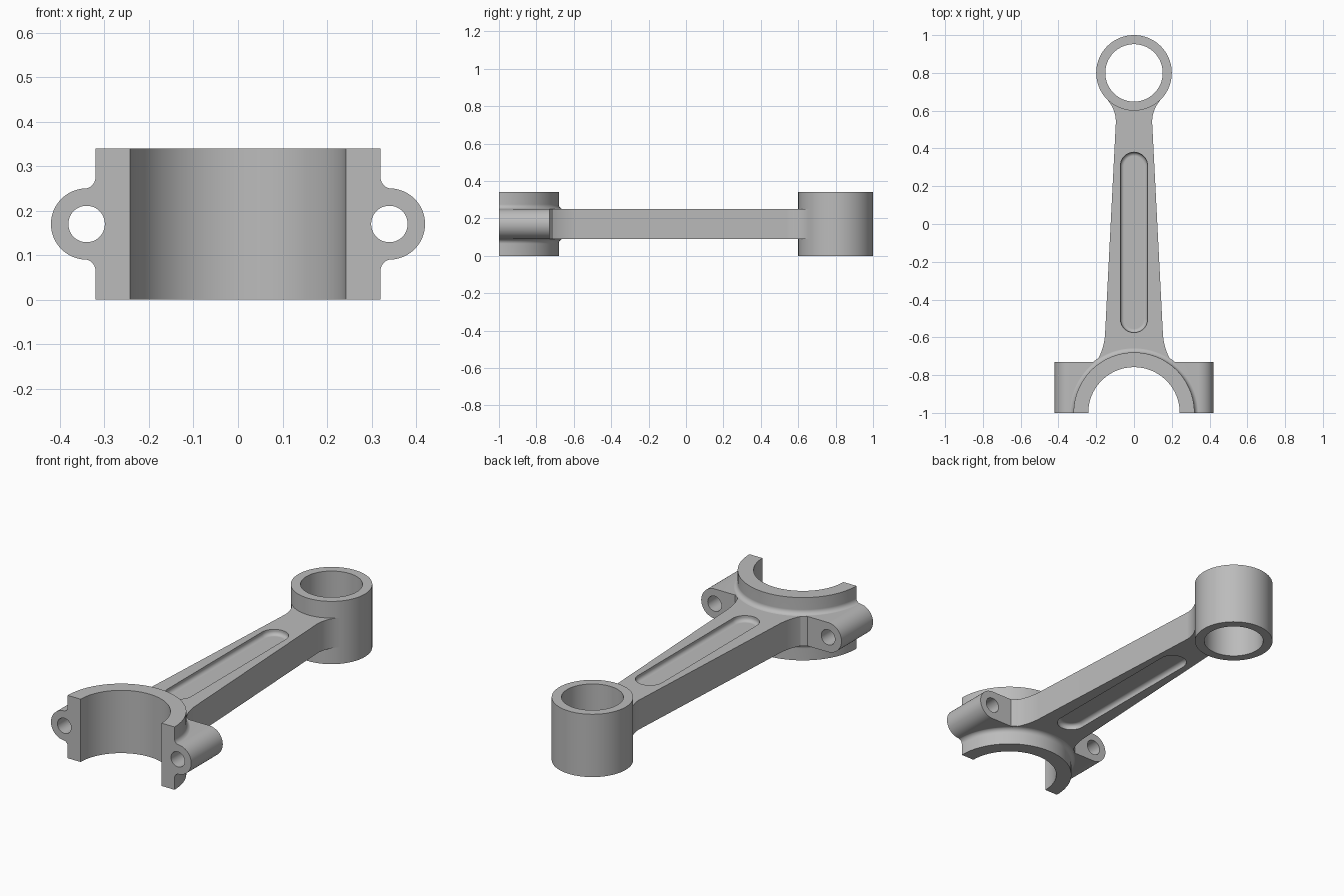
import bpy, bmesh
from math import sin, cos, pi, hypot
from mathutils import Matrix, Vector

cube = bpy.data.objects.get("Cube")
if cube:
    bpy.data.objects.remove(cube, do_unlink=True)

HEIGHT, MID, HALF_WEB = 0.34, 0.17, 0.08
BIG_Y, SMALL_Y = -1.0, 0.8
BIG_R, SMALL_R = 0.32, 0.2
ALONG_Y = Matrix.Rotation(pi / 2, 4, 'X')      # local z becomes -y

steel = bpy.data.materials.new("steel_grey")
steel.use_nodes = True
steel.diffuse_color = (0.5, 0.5, 0.5, 1)
steel.node_tree.nodes["Principled BSDF"].inputs["Base Color"].default_value = (0.5, 0.5, 0.5, 1)


def loft(name, rings, matrix=Matrix()):
    """Solid skinned through equal-length rings of points, capped at both ends."""
    bm = bmesh.new()
    loops = [[bm.verts.new(p) for p in ring] for ring in rings]
    n = len(loops[0])
    for a, b in zip(loops, loops[1:]):
        for i in range(n):
            j = (i + 1) % n
            bm.faces.new((a[i], a[j], b[j], b[i]))
    bm.faces.new(loops[0])
    bm.faces.new(loops[-1])
    bmesh.ops.recalc_face_normals(bm, faces=bm.faces)
    mesh = bpy.data.meshes.new(name)
    bm.to_mesh(mesh)
    bm.free()
    mesh.transform(matrix)
    mesh.materials.append(steel)
    obj = bpy.data.objects.new(name, mesh)
    bpy.context.collection.objects.link(obj)
    return obj


def turned(name, profile, matrix, stretch=0.0, n=96):
    """Round solid from (radius, z) pairs; stretch makes it a slot along local x."""
    rings = []
    for r, z in profile:
        ring = []
        for side in (1, -1):
            count = n // 2 + (1 if stretch else 0)
            for i in range(count):
                a = pi * i / (n // 2) - pi / 2
                ring.append((side * (r * cos(a) + stretch), side * r * sin(a), z))
        rings.append(ring)
    return loft(name, rings, matrix)


def combine(target, tool, operation):
    mod = target.modifiers.new(operation.lower(), 'BOOLEAN')
    mod.operation, mod.solver, mod.object = operation, 'EXACT', tool
    bpy.context.view_layer.objects.active = target
    bpy.ops.object.modifier_apply(modifier=mod.name)
    bpy.data.objects.remove(tool, do_unlink=True)


def at(x, y, z):
    return Matrix.Translation((x, y, z))


# Big end: round boss with a fillet running down to the web on both faces
FILLET, STEPS = 0.026, 7
lower = [(BIG_R, -MID)]
for i in range(STEPS + 1):
    a = pi / 2 * i / STEPS
    lower.append((BIG_R + FILLET * (1 - cos(a)),
                  -HALF_WEB - FILLET + FILLET * sin(a) + 0.0008))
big_profile = lower + [(r, -z) for r, z in reversed(lower)]
rod = turned("connecting_rod", big_profile, at(0, BIG_Y, MID), n=128)

# Bolt shoulders: one wide slab with rounded outer edges
shoulder = turned("bolt_shoulders", [(HALF_WEB, -0.27), (HALF_WEB, 0.1)],
                  at(0, BIG_Y, MID) @ ALONG_Y, stretch=0.34, n=64)
combine(rod, shoulder, 'UNION')

# Shaft outline, right half: big-end flare, taper, then arc tangent to small end
side = [Vector((0.2, -0.8))]
p0, p1, p2 = Vector((0.2, -0.73)), Vector((0.158, -0.665)), Vector((0.153, -0.58))
for i in range(9):
    t = i / 8
    side.append(p0 * (1 - t) ** 2 + p1 * 2 * t * (1 - t) + p2 * t * t)
neck_x, neck_y = 0.096, 0.54
drop = SMALL_Y - neck_y
rho = (neck_x ** 2 + drop ** 2 - SMALL_R ** 2) / (2 * (SMALL_R - neck_x))
center = Vector((neck_x + rho, neck_y))
sweep = math_angle = Vector((-1, 0)).angle(Vector((0, SMALL_Y)) - center)
for i in range(9):
    a = pi - sweep * i / 8
    side.append(center + rho * Vector((cos(a), sin(a))))
side.append(Vector((0.1, SMALL_Y - 0.08)))
outline = side + [Vector((-p.x, p.y)) for p in reversed(side)]
web = HALF_WEB - 0.0004
shaft = loft("shaft", [[(p.x, p.y, MID + s * web) for p in outline] for s in (-1, 1)])
combine(rod, shaft, 'UNION')

# Small end boss
small = turned("small_end", [(SMALL_R, -MID), (SMALL_R, MID)], at(0, SMALL_Y, MID))
combine(rod, small, 'UNION')

# Bores through both ends
for y, r in ((BIG_Y, 0.242), (SMALL_Y, 0.152)):
    bore = turned("bore", [(r, -0.3), (r, 0.3)], at(0, y, MID), n=128)
    combine(rod, bore, 'DIFFERENCE')

# Bolt holes
for x in (-0.34, 0.34):
    hole = turned("bolt_hole", [(0.041, -0.5), (0.041, 0.2)],
                  at(x, BIG_Y, MID) @ ALONG_Y, n=48)
    combine(rod, hole, 'DIFFERENCE')

# Lightening grooves with rounded floors, top and bottom
SLOT_R, DEPTH, ROUND = 0.072, 0.03, 0.02
floor = HALF_WEB - DEPTH
slot = [(SLOT_R, HALF_WEB + 0.05)]
for i in range(7):
    a = pi / 2 * i / 6
    slot.append((SLOT_R - ROUND * (1 - cos(a)), floor + ROUND * (1 - sin(a))))
for flip in (0, pi):
    groove = turned("groove", slot,
                    at(0, -0.0975, MID) @ Matrix.Rotation(flip, 4, 'X')
                    @ Matrix.Rotation(pi / 2, 4, 'Z'), stretch=0.4055, n=48)
    combine(rod, groove, 'DIFFERENCE')

# Split the big end flat at its centre line
corners = [(-1, -2), (1, -2), (1, BIG_Y), (-1, BIG_Y)]
block = loft("split_block", [[(x, y, z) for x, y in corners] for z in (-1, 1)])
combine(rod, block, 'DIFFERENCE')

# Smooth the curved walls and keep the flats clean
bpy.ops.object.select_all(action='DESELECT')
rod.select_set(True)
bpy.context.view_layer.objects.active = rod
bpy.ops.object.shade_smooth_by_angle(angle=pi / 6)
weighted = rod.modifiers.new("clean_flats", 'WEIGHTED_NORMAL')
weighted.keep_sharp = True
